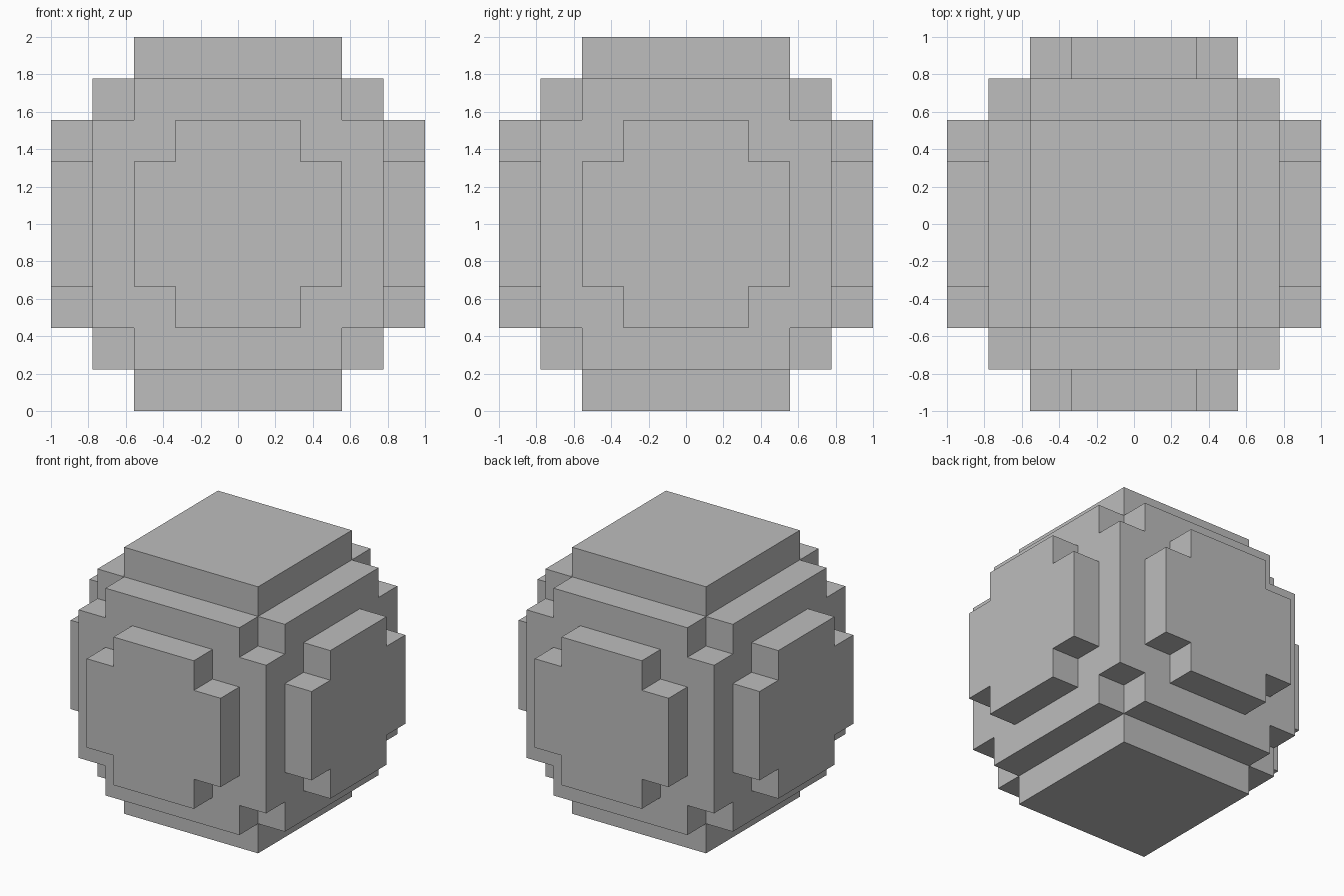
import bpy, bmesh, math
from mathutils import Vector
from itertools import product

if "Cube" in bpy.data.objects:
    bpy.data.objects.remove(bpy.data.objects["Cube"], do_unlink=True)

CELL = 2 / 9    # the ball is nine blocks wide


def filled(cell):
    """True where a block belongs to the ball."""
    x, y, z = (abs(c) for c in cell)
    low, mid, high = sorted((x, y, z))
    if high <= 3:                       # core with its corner blocks cut out
        return low < 3
    if high == 4 and mid <= 2:          # raised plates on the six sides
        return z == 4 or low < 2        # top and bottom stay square
    return False


def add_quad(bm, centre, normal):
    """Add one outward block face."""
    n = Vector(normal)
    u = Vector((normal[1], normal[2], normal[0]))
    v = n.cross(u)
    mid = Vector(centre) + n / 2
    corners = [mid + (a * u + b * v) / 2
               for a, b in ((-1, -1), (1, -1), (1, 1), (-1, 1))]
    bm.faces.new([bm.verts.new(c * CELL) for c in corners])


# Skin of the blocks: only faces with no neighbour
bm = bmesh.new()
sides = [tuple(s if i == axis else 0 for i in range(3))
         for axis in range(3) for s in (-1, 1)]
for cell in product(range(-4, 5), repeat=3):
    if filled(cell):
        for side in sides:
            if not filled([c + d for c, d in zip(cell, side)]):
                add_quad(bm, cell, side)

# Weld and merge flat areas into large faces
bmesh.ops.remove_doubles(bm, verts=bm.verts, dist=CELL / 100)
bmesh.ops.dissolve_limit(bm, angle_limit=math.radians(1),
                         verts=bm.verts, edges=bm.edges)
bmesh.ops.recalc_face_normals(bm, faces=bm.faces)
bmesh.ops.translate(bm, verts=bm.verts, vec=(0, 0, 1))

mesh = bpy.data.meshes.new("blocky_ball")
bm.to_mesh(mesh)
bm.free()
ball = bpy.data.objects.new("blocky_ball", mesh)
bpy.context.collection.objects.link(ball)

# Plain grey
grey = bpy.data.materials.new("grey")
grey.use_nodes = True
colour = (0.51, 0.51, 0.51, 1)
grey.diffuse_color = colour
grey.node_tree.nodes["Principled BSDF"].inputs["Base Color"].default_value = colour
mesh.materials.append(grey)
